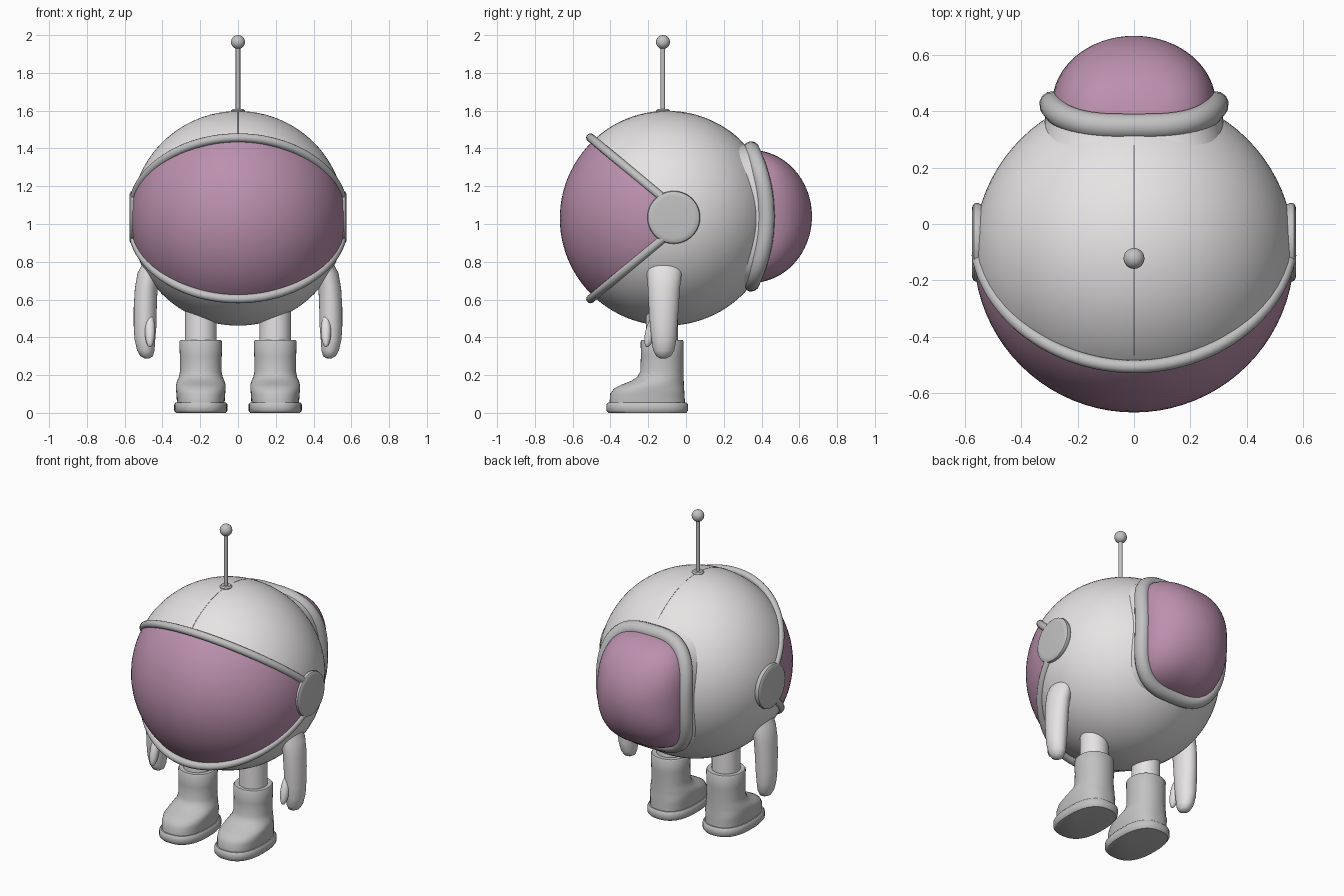
import bpy, bmesh, math
from mathutils import Vector, Matrix

if "Cube" in bpy.data.objects:
    bpy.data.objects.remove(bpy.data.objects["Cube"])

C, R = Vector((0, -0.1, 1.03)), 0.568      # round suit centre and radius
TAU = 2 * math.pi


def material(name, rgb):
    m = bpy.data.materials.new(name)
    m.diffuse_color = (*rgb, 1)
    m.use_nodes = True
    m.node_tree.nodes["Principled BSDF"].inputs["Base Color"].default_value = m.diffuse_color
    return m


LIGHT = material("light_suit", (0.79, 0.77, 0.77))
GREY = material("mid_grey", (0.54, 0.54, 0.54))
PINK = material("mauve_glass", (0.50, 0.28, 0.42))


def finish(name, me, mats, angle=40):
    for m in mats:
        me.materials.append(m)
    me.shade_smooth()
    me.set_sharp_from_angle(angle=math.radians(angle))
    ob = bpy.data.objects.new(name, me)
    bpy.context.collection.objects.link(ob)
    return ob


def from_bm(name, bm, *mats, angle=40):
    bmesh.ops.recalc_face_normals(bm, faces=bm.faces)
    me = bpy.data.meshes.new(name)
    bm.to_mesh(me)
    bm.free()
    return finish(name, me, mats, angle)


def loft(name, loops, mat, cap=True, angle=40):
    bm = bmesh.new()
    rows = [[bm.verts.new(p) for p in lp] for lp in loops]
    n = len(rows[0])
    for a, b in zip(rows, rows[1:]):
        for i in range(n):
            j = (i + 1) % n
            bm.faces.new((a[i], a[j], b[j], b[i]))
    if cap:
        bm.faces.new(rows[0])
        bm.faces.new(rows[-1])
    return from_bm(name, bm, mat, angle=angle)


def tube(name, pts, radius, mat, closed=False):
    cu = bpy.data.curves.new(name, 'CURVE')
    cu.dimensions = '3D'
    cu.bevel_depth, cu.bevel_resolution, cu.use_fill_caps = radius, 4, True
    sp = cu.splines.new('POLY')
    sp.points.add(len(pts) - 1)
    for q, p in zip(sp.points, pts):
        q.co = (*p, 1)
    sp.use_cyclic_u = closed
    tmp = bpy.data.objects.new("tmp", cu)
    bpy.context.collection.objects.link(tmp)
    dg = bpy.context.evaluated_depsgraph_get()
    me = bpy.data.meshes.new_from_object(tmp.evaluated_get(dg))
    bpy.data.objects.remove(tmp)
    me.materials.clear()
    return finish(name, me, [mat])


def spow(v, e):
    return math.copysign(abs(v) ** e, v)


def oval(cx, cy, z, rx, ry, n=32, power=2.0):
    e = 2 / power
    return [(cx + rx * spow(math.cos(TAU * i / n), e),
             cy + ry * spow(math.sin(TAU * i / n), e), z) for i in range(n)]


def ball(name, pos, scale, mat, tilt=0.0):
    bm = bmesh.new()
    m = Matrix.Translation(pos) @ Matrix.Rotation(tilt, 4, 'X') @ Matrix.Diagonal((*scale, 1))
    bmesh.ops.create_uvsphere(bm, u_segments=24, v_segments=16, radius=1, matrix=m)
    return from_bm(name, bm, mat)


# Round body, cut along the two visor planes, visor wedge coloured
normals = [Vector((0, 0.64, s * 0.77)).normalized() for s in (1, -1)]
H = 0.061
bm = bmesh.new()
bmesh.ops.create_uvsphere(bm, u_segments=80, v_segments=48, radius=R, matrix=Matrix.Translation(C))
for n in normals:
    bmesh.ops.bisect_plane(bm, geom=bm.verts[:] + bm.edges[:] + bm.faces[:],
                           plane_co=C + n * H, plane_no=n)
for f in bm.faces:
    d = f.calc_center_median() - C
    f.material_index = int(all(d.dot(n) < H for n in normals) and d.y < 0.04)
from_bm("body_and_visor", bm, LIGHT, PINK)

# Visor rims above and below
for s, n, label in ((1, normals[0], "upper"), (-1, normals[1], "lower")):
    along = Vector((0, -0.77, s * 0.64))
    pts = []
    for i in range(49):
        a = 0.12 + (math.pi - 0.24) * i / 48
        pts.append(C + n * (H + 0.008) + Vector((0.557 * math.cos(a), 0, 0))
                   + along * (0.55 + 0.034 * math.sin(a)) * math.sin(a))
    tube(label + "_visor_rim", pts, 0.023, GREY)

# Seam over the crown
tube("crown_seam", [C + Vector((0, math.cos(a), math.sin(a))) * (R - 0.001)
                    for a in (math.radians(48 + 82 * i / 40) for i in range(41))], 0.002, GREY)


# Back window: rounded-square saddle outline
def window(scale, depth=0.0, push=0.0, n=64):
    e = 0.64 + 0.36 * depth ** 3
    out = []
    for i in range(n):
        a = TAU * i / n
        x, z = 0.29 * spow(math.cos(a), e), 0.352 * spow(math.sin(a), e)
        y = 0.425 - 0.08 * (z / 0.352) ** 2 + push
        out.append(Vector((x * scale, y + (0.667 - y) * depth, 1.04 + z * scale)))
    return out


tube("back_window_rim", window(1), 0.046, GREY, closed=True)
loft("back_window_glass", [window(math.cos(t), math.sin(t)) for t in
                           (math.pi / 2 * i / 16 * 0.99 for i in range(17))], PINK)
loft("back_window_collar", [window(1.06), window(1.08, push=-0.04),
                            window(1.11, push=-0.08), window(1.16, push=-0.13)], LIGHT, cap=False)

# Antenna
loft("antenna_base", [oval(0, -0.122, z, r, r) for z, r in
                      ((1.57, 0.036), (1.6, 0.036), (1.608, 0.028))], GREY)
loft("antenna_rod", [oval(0, -0.122, z, 0.012, 0.012, 16) for z in (1.58, 1.95)], GREY)
ball("antenna_ball", (0, -0.122, 1.963), (0.037,) * 3, GREY)

for s, side in ((1, "right"), (-1, "left")):
    # Ear disc
    loft(side + "_ear_disc", [[(s * x, -0.065 + p[0], 1.035 + p[1]) for p in oval(0, 0, 0, r, r, 48)]
                              for x, r in ((0.5, 0.13), (0.545, 0.136), (0.556, 0.14),
                                           (0.567, 0.137), (0.573, 0.128), (0.575, 0.11))], GREY)
    # Arm: z, centre x, centre y, half width x, half width y
    arm = [(0.80, 0.44, -0.115, 0.060, 0.095), (0.74, 0.470, -0.115, 0.062, 0.092),
           (0.66, 0.486, -0.117, 0.060, 0.085), (0.56, 0.491, -0.118, 0.061, 0.079),
           (0.46, 0.492, -0.118, 0.060, 0.072), (0.39, 0.493, -0.117, 0.055, 0.066),
           (0.33, 0.488, -0.118, 0.046, 0.056), (0.30, 0.484, -0.119, 0.033, 0.038),
           (0.288, 0.482, -0.12, 0.012, 0.015)]
    loft(side + "_arm", [oval(s * x, y, z, a, b) for z, x, y, a, b in arm], LIGHT, angle=60)
    ball(side + "_thumb", (s * 0.466, -0.185, 0.435), (0.027, 0.028, 0.09), LIGHT, -0.26)
    # Leg
    loft(side + "_leg", [oval(s * 0.197, -0.127, z, 0.084, 0.084) for z in (0.34, 0.62)], LIGHT)
    # Boot: z, toe y, heel y, half width
    boot = [(0.05, -0.405, -0.005, 0.126), (0.10, -0.402, -0.008, 0.129),
            (0.13, -0.380, -0.010, 0.132), (0.15, -0.340, -0.011, 0.131),
            (0.17, -0.290, -0.012, 0.125), (0.19, -0.258, -0.013, 0.116),
            (0.22, -0.242, -0.014, 0.110), (0.30, -0.239, -0.013, 0.111),
            (0.378, -0.240, -0.012, 0.113), (0.385, -0.235, -0.017, 0.108)]
    sole = [(0.0, -0.410, 0.002, 0.132), (0.012, -0.421, 0.011, 0.141),
            (0.045, -0.421, 0.011, 0.141), (0.056, -0.412, 0.002, 0.133)]
    for part, rows in (("_boot", boot), ("_sole", sole)):
        loft(side + part, [oval(s * 0.197, (a + b) / 2, z, w, (b - a) / 2, 40,
                                2.5 if z < 0.14 else 2.15) for z, a, b, w in rows], GREY, angle=50)
